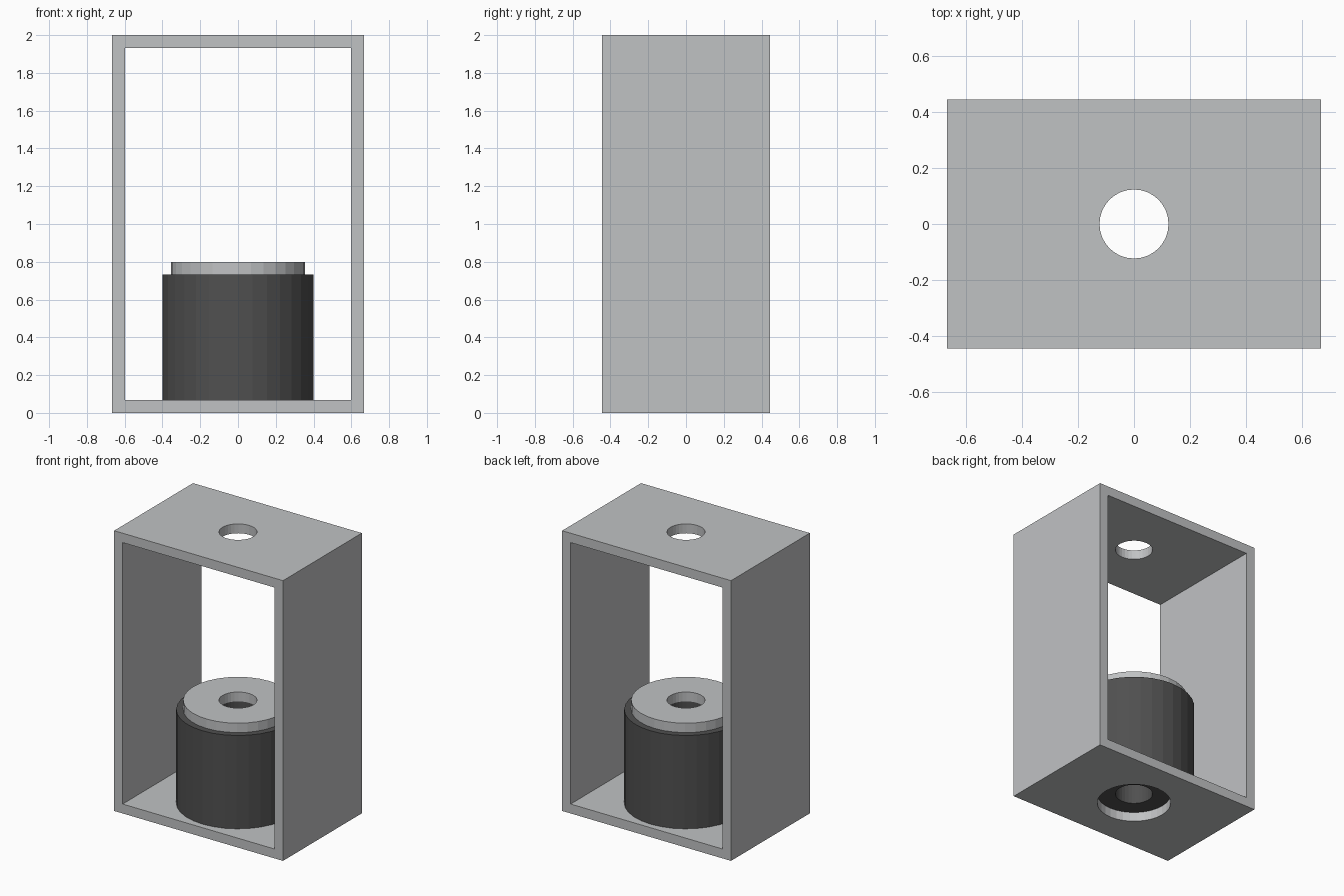
import bpy
import bmesh
from math import cos, sin, tau

cube = bpy.data.objects.get("Cube")
if cube:
    bpy.data.objects.remove(cube, do_unlink=True)

WIDTH, DEPTH, HEIGHT, WALL = 1.333, 0.889, 2.0, 0.067
BORE = 0.123


def material(name, rgb):
    mat = bpy.data.materials.new(name)
    mat.use_nodes = True
    mat.diffuse_color = (*rgb, 1)
    mat.node_tree.nodes["Principled BSDF"].inputs["Base Color"].default_value = (*rgb, 1)
    return mat


def finish(name, bm, mat):
    bmesh.ops.recalc_face_normals(bm, faces=bm.faces)
    mesh = bpy.data.meshes.new(name)
    bm.to_mesh(mesh)
    bm.free()
    mesh.materials.append(mat)
    obj = bpy.data.objects.new(name, mesh)
    bpy.context.collection.objects.link(obj)
    return obj


def tube(name, inner, outer, low, high, sides, mat):
    """Flat-sided ring: a rectangular section swept around z."""
    bm = bmesh.new()
    section = [(inner, low), (outer, low), (outer, high), (inner, high)]
    rings = [[bm.verts.new((r * cos(tau * i / sides), r * sin(tau * i / sides), z))
              for r, z in section] for i in range(sides)]
    for i, ring in enumerate(rings):
        after = rings[(i + 1) % sides]
        for j in range(4):
            k = (j + 1) % 4
            bm.faces.new((ring[j], after[j], after[k], ring[k]))
    return finish(name, bm, mat)


def drill(obj, radius, z):
    """Cut a round hole through a plate."""
    bm = bmesh.new()
    bmesh.ops.create_cone(bm, cap_ends=True, segments=32, radius1=radius,
                          radius2=radius, depth=WALL * 4)
    bmesh.ops.translate(bm, verts=bm.verts, vec=(0, 0, z))
    cutter = finish("hole_cutter", bm, obj.data.materials[0])
    cutter.hide_render = True
    cutter.hide_set(True)
    mod = obj.modifiers.new("hole", "BOOLEAN")
    mod.operation = "DIFFERENCE"
    mod.solver = "EXACT"
    mod.object = cutter


grey = material("light grey metal", (0.53, 0.54, 0.55))
black = material("dark grey winding", (0.08, 0.08, 0.08))

# Open rectangular frame, extruded from front to back
bm = bmesh.new()
loops = []
for y in (-DEPTH / 2, DEPTH / 2):
    for inset in (0, WALL):
        x, low, high = WIDTH / 2 - inset, inset, HEIGHT - inset
        loops.append([bm.verts.new((px, y, pz)) for px, pz in
                      ((-x, low), (x, low), (x, high), (-x, high))])
outer_front, inner_front, outer_back, inner_back = loops
for a, b in ((outer_front, inner_front), (inner_front, inner_back),
             (inner_back, outer_back), (outer_back, outer_front)):
    for i in range(4):
        j = (i + 1) % 4
        bm.faces.new((a[i], a[j], b[j], b[i]))
frame = finish("frame", bm, grey)

# Small hole in the roof, wide hole in the base
drill(frame, BORE, HEIGHT)
drill(frame, 0.244, 0)

# Coil body and its top washer, both bored through
tube("coil", BORE, 0.4, WALL, 0.733, 32, black)
tube("top_washer", BORE, 0.355, 0.733, 0.8, 32, grey)
